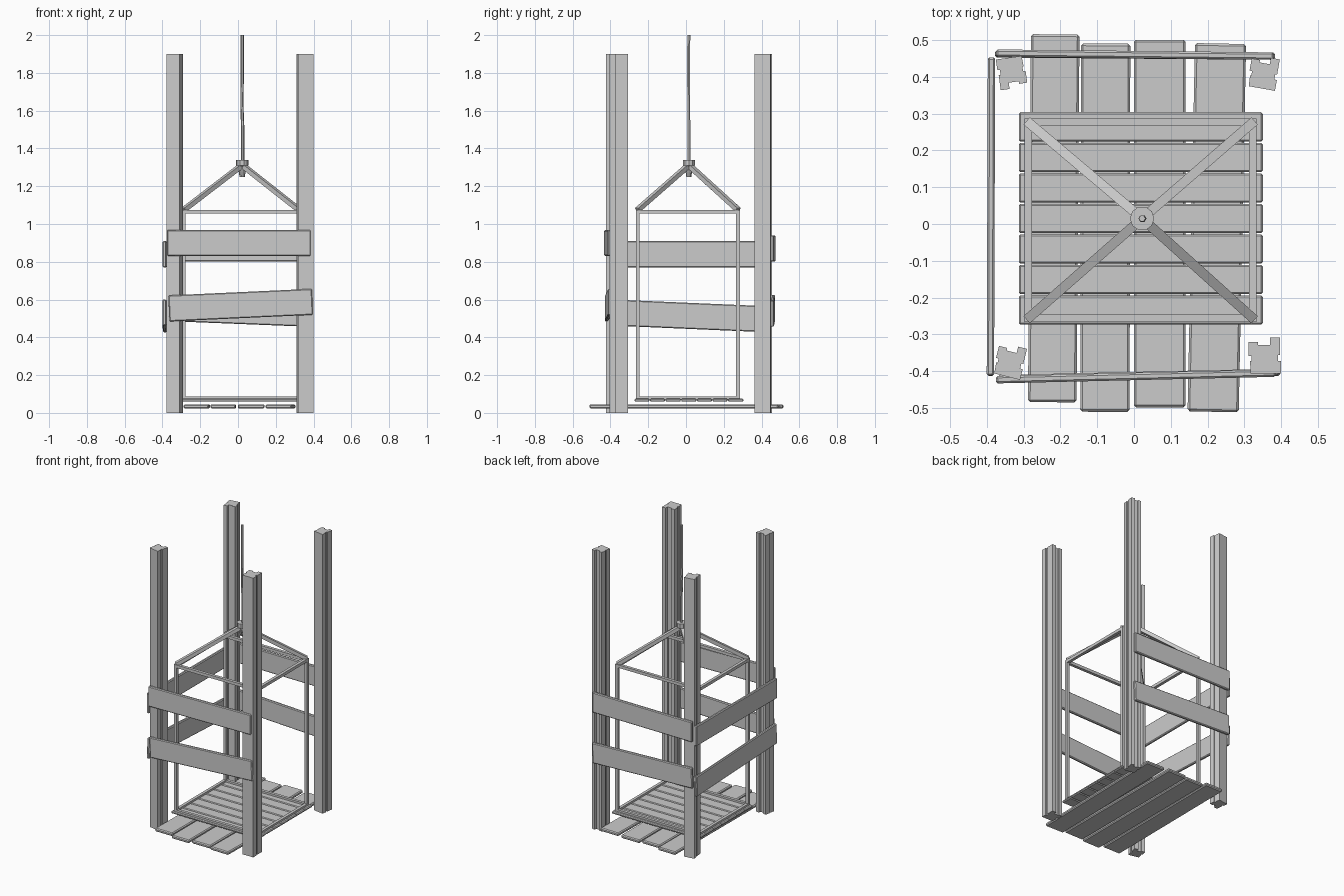
import bpy, bmesh, math
from mathutils import Vector, Matrix

if "Cube" in bpy.data.objects:
    bpy.data.objects.remove(bpy.data.objects["Cube"])


def finish(name, bm, bevel=0.0):
    bmesh.ops.recalc_face_normals(bm, faces=bm.faces)
    me = bpy.data.meshes.new(name)
    bm.to_mesh(me)
    bm.free()
    ob = bpy.data.objects.new(name, me)
    bpy.context.collection.objects.link(ob)
    if bevel:
        m = ob.modifiers.new("bevel", 'BEVEL')
        m.width, m.segments = bevel, 1
    return ob


def beam(name, a, b, width, height, bevel=0.0):
    """Board between two end points; height is the more vertical dimension."""
    a, b = Vector(a), Vector(b)
    d = (b - a).normalized()
    ref = Vector((0, 0, 1)) if abs(d.z) < 0.95 else Vector((0, 1, 0))
    side = ref.cross(d).normalized()
    up = d.cross(side)
    rot = Matrix((d, side, up)).transposed().to_4x4()
    bm = bmesh.new()
    mat = Matrix.Translation((a + b) / 2) @ rot @ Matrix.Diagonal(((b - a).length, width, height, 1))
    bmesh.ops.create_cube(bm, size=1, matrix=mat)
    return finish(name, bm, bevel)


def tube(name, rings, sides):
    """Closed tube through (x, y, z, radius) rings."""
    bm = bmesh.new()
    loops = []
    for x, y, z, r in rings:
        loops.append([bm.verts.new((x + r * math.cos(2 * math.pi * i / sides),
                                    y + r * math.sin(2 * math.pi * i / sides), z))
                      for i in range(sides)])
    for lo, hi in zip(loops, loops[1:]):
        for i in range(sides):
            j = (i + 1) % sides
            bm.faces.new((lo[i], lo[j], hi[j], hi[i]))
    bm.faces.new(loops[0][::-1])
    bm.faces.new(loops[-1])
    return finish(name, bm)


# notched corner posts, extruded from one profile
PROFILE = [(-.038, -.048), (.044, -.048), (.044, -.014), (.036, -.014), (.036, .002),
           (.042, .002), (.042, .05), (.014, .05), (.014, .03), (-.018, .03),
           (-.018, .038), (-.044, .038), (-.044, 0), (-.036, 0), (-.036, -.014), (-.04, -.014)]
POSTS = [("front_right_post", .355, -.358, 0, 1.0), ("front_left_post", -.337, -.373, -14, .88),
         ("back_right_post", .352, .41, -10, .88), ("back_left_post", -.332, .411, 188, .86)]
for name, x, y, ang, s in POSTS:
    bm = bmesh.new()
    f = bm.faces.new([bm.verts.new((px * s, py * s, 0)) for px, py in PROFILE])
    ext = bmesh.ops.extrude_face_region(bm, geom=[f])
    bmesh.ops.translate(bm, vec=(0, 0, 1.9),
                        verts=[v for v in ext["geom"] if isinstance(v, bmesh.types.BMVert)])
    bm.transform(Matrix.Translation((x, y, 0)) @ Matrix.Rotation(math.radians(ang), 4, 'Z'))
    finish(name, bm)

# ground planks
PLANKS = [(-.222, -.484, -.214, .515, .132), (-.079, -.51, -.077, .49, .134),
          (.07, -.498, .07, .5, .141), (.215, -.51, .235, .49, .139)]
for i, (x0, y0, x1, y1, w) in enumerate(PLANKS):
    beam(f"ground_plank_{i + 1}", (x0, y0, .034), (x1, y1, .034), w, .022, .006)

# guard rails on front, back and left
RAILS = [("front_upper_rail", (-.375, -.423, .90), (.385, -.405, .90)),
         ("front_lower_rail", (-.366, -.42, .553), (.394, -.403, .588)),
         ("back_upper_rail", (-.375, .464, .87), (.38, .456, .87)),
         ("back_lower_rail", (-.375, .462, .555), (.38, .456, .525)),
         ("left_upper_rail", (-.39, -.412, .84), (-.387, .452, .84)),
         ("left_lower_rail", (-.39, -.41, .532), (-.387, .45, .495))]
for name, a, b in RAILS:
    beam(name, a, b, .02, .138, .005)

# lift cage floor
X0, X1, Y0, Y1 = -.313, .35, -.275, .305
step = (Y1 - Y0) / 7
for i in range(7):
    y = Y0 + step * (i + .5)
    beam(f"cage_floor_board_{i + 1}", (X0, y, .067), (X1, y, .067), step - .003, .016, .005)

# cage frame: lower and upper rings with uprights
L, R, F, B = -.287, .323, -.256, .276
T = .02
for label, z in (("lower", .078), ("upper", 1.065)):
    for side, y in (("front", F), ("back", B)):
        beam(f"cage_{label}_{side}_bar", (L - T / 2, y, z), (R + T / 2, y, z), T, T)
    for side, x in (("left", L), ("right", R)):
        beam(f"cage_{label}_{side}_bar", (x, F, z), (x, B, z), T, T)
HX, HY = .022, .015
for sx, x in (("left", L), ("right", R)):
    for sy, y in (("front", F), ("back", B)):
        beam(f"cage_{sy}_{sx}_upright", (x, y, .07), (x, y, 1.07), T, T)
        # sloping struts to the hub
        beam(f"cage_{sy}_{sx}_strut", (x, y, 1.075), (HX, HY, 1.312), .026, .024)

# hub and rope
tube("hub", [(HX, HY, 1.25, .014), (HX, HY, 1.275, .018), (HX, HY, 1.305, .02),
             (HX, HY, 1.31, .033), (HX, HY, 1.34, .033)], 10)
tube("rope", [(HX + .003, HY, 1.3, .009), (HX + .003, HY, 1.5, .009), (HX - .002, HY, 1.65, .008),
              (HX + .001, HY - .002, 1.8, .009), (HX, HY, 2.0, .009)], 6)
